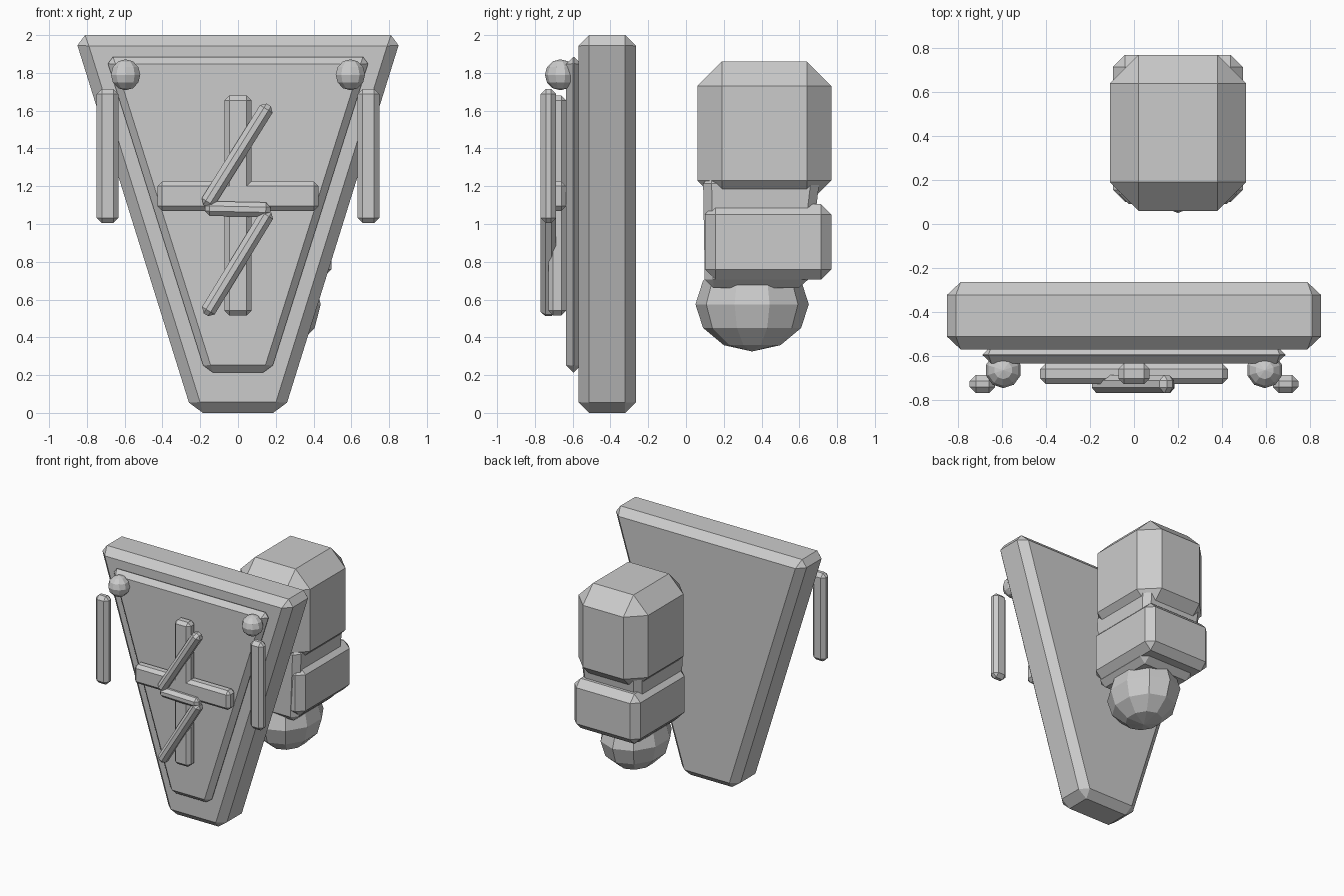
import bpy, bmesh, math
from mathutils import Matrix, Vector

if "Cube" in bpy.data.objects:
    bpy.data.objects.remove(bpy.data.objects["Cube"])


def finish(bm, name):
    bmesh.ops.recalc_face_normals(bm, faces=bm.faces)
    mesh = bpy.data.meshes.new(name)
    bm.to_mesh(mesh)
    bm.free()
    ob = bpy.data.objects.new(name, mesh)
    bpy.context.collection.objects.link(ob)
    return ob


def block(name, x, y, z, bevel, bottom_x=None, bottom_y=None, matrix=None):
    """Chamfered box from ranges; the bottom may have its own ranges (taper)."""
    bm = bmesh.new()
    bmesh.ops.create_cube(bm, size=1)
    for v in bm.verts:
        low = v.co.z < 0
        rx = bottom_x if low and bottom_x else x
        ry = bottom_y if low and bottom_y else y
        v.co = Vector((rx[v.co.x > 0], ry[v.co.y > 0], z[v.co.z > 0]))
    bmesh.ops.bevel(bm, geom=bm.edges[:], offset=bevel, segments=1,
                    profile=0.5, affect='EDGES')
    if matrix:
        bm.transform(matrix)
    return finish(bm, name)


def ball(name, centre, radii):
    bm = bmesh.new()
    bmesh.ops.create_uvsphere(bm, u_segments=10, v_segments=6, radius=1)
    bm.transform(Matrix.Translation(centre) @ Matrix.Diagonal((*radii, 1)))
    return finish(bm, name)


def bar(name, a, b, width, y):
    """Chamfered bar lying in the XZ plane from a to b."""
    dx, dz = b[0] - a[0], b[1] - a[1]
    half = math.hypot(dx, dz) / 2
    m = (Matrix.Translation(((a[0] + b[0]) / 2, 0, (a[1] + b[1]) / 2))
         @ Matrix.Rotation(-math.atan2(dz, dx), 4, 'Y'))
    return block(name, (-half, half), y, (-width / 2, width / 2), 0.025, matrix=m)


# Shield body and raised front panel
block("shield_body", (-0.867, 0.867), (-0.57, -0.265), (0, 2), 0.057,
      bottom_x=(-0.243, 0.243))
block("shield_panel", (-0.70, 0.70), (-0.635, -0.555), (0.215, 1.885), 0.038,
      bottom_x=(-0.173, 0.173))

# Cross on the panel
block("cross_upright", (-0.071, 0.071), (-0.728, -0.635), (0.516, 1.68), 0.025)
block("cross_arm", (-0.427, 0.427), (-0.728, -0.635), (1.07, 1.225), 0.025)

# Zigzag emblem over the cross
zig_y = (-0.77, -0.687)
bar("zigzag_upper", (-0.172, 1.095), (0.163, 1.63), 0.078, zig_y)
bar("zigzag_middle", (-0.175, 1.082), (0.172, 1.075), 0.078, zig_y)
bar("zigzag_lower", (0.165, 1.068), (-0.170, 0.52), 0.078, zig_y)

# Corner balls and hanging rods, both sides
for side, s in (("left", -1), ("right", 1)):
    ball(side + "_corner_ball", (s * 0.595, -0.665, 1.79), (0.082, 0.082, 0.082))
    block(side + "_hanging_rod", (s * 0.69 - 0.058, s * 0.69 + 0.058),
          (-0.77, -0.687), (1.005, 1.715), 0.028)

# Arm behind the shield: upper block, forearm core, cuff and round fist
block("upper_arm", (-0.11, 0.51), (0.06, 0.77), (1.10, 1.86), 0.13)
block("forearm", (-0.07, 0.47), (0.09, 0.71), (0.66, 1.26), 0.045,
      bottom_y=(0.10, 0.64), bottom_x=(-0.04, 0.44))
block("forearm_cuff", (-0.095, 0.495), (0.10, 0.77), (0.705, 1.105), 0.055)
ball("fist", (0.2, 0.35, 0.575), (0.25, 0.30, 0.25))
